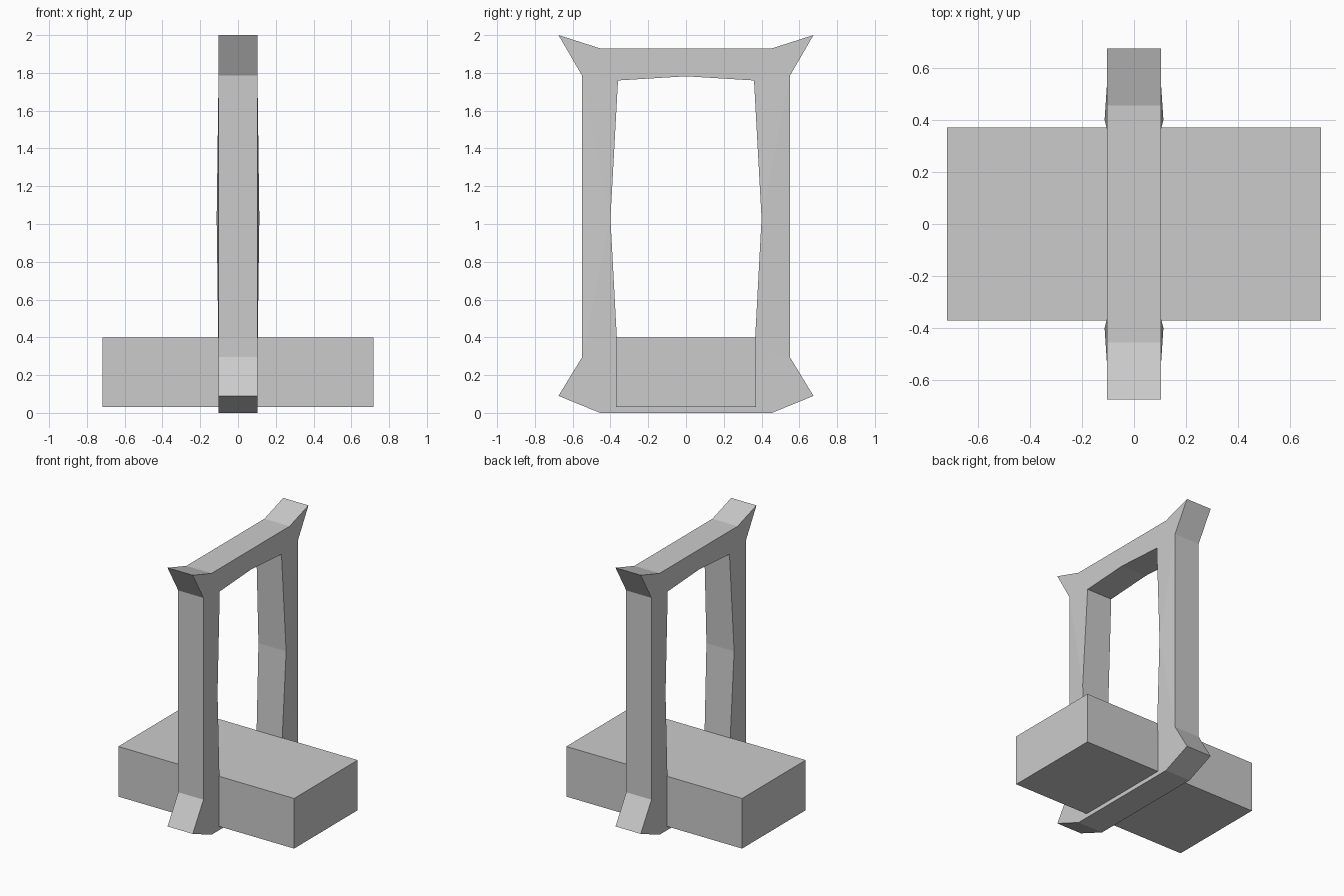
import bpy, bmesh

if "Cube" in bpy.data.objects:
    bpy.data.objects.remove(bpy.data.objects["Cube"])

HALF = 0.103      # half thickness of the frame
BULGE = 0.113     # half thickness at the middle of the inner leg edges


def to_object(bm, name):
    bmesh.ops.recalc_face_normals(bm, faces=bm.faces)
    mesh = bpy.data.meshes.new(name)
    bm.to_mesh(mesh)
    bm.free()
    obj = bpy.data.objects.new(name, mesh)
    bpy.context.collection.objects.link(obj)
    return obj


# Upright frame: flat profile in the y-z plane, extruded along x
bm = bmesh.new()


def pair(y, z):
    return {s: bm.verts.new((HALF, s * y, z)) for s in (1, -1)}


bot_edge, bot_tip, bot_neck = pair(0.455, 0), pair(0.675, 0.09), pair(0.55, 0.295)
top_edge, top_tip, top_neck = pair(0.455, 1.93), pair(0.675, 2.0), pair(0.55, 1.785)
in_bot, in_mid, in_top = pair(0.36, 0.28), pair(0.40, 1.03), pair(0.36, 1.76)
low = bm.verts.new((HALF, 0, 0.26))
high = bm.verts.new((HALF, 0, 1.782))

# Horizontal bars with flared corners
for centre, inner, neck, tip, edge in (
        (low, in_bot, bot_neck, bot_tip, bot_edge),
        (high, in_top, top_neck, top_tip, top_edge)):
    right = [p[1] for p in (inner, neck, tip, edge)]
    left = [p[-1] for p in (edge, tip, neck, inner)]
    bm.faces.new([centre] + right + left)

# Legs
for s in (1, -1):
    bm.faces.new((in_mid[s], in_top[s], top_neck[s]))
    bm.faces.new((in_mid[s], top_neck[s], bot_neck[s]))
    bm.faces.new((in_mid[s], bot_neck[s], in_bot[s]))

bmesh.ops.recalc_face_normals(bm, faces=bm.faces)
ext = bmesh.ops.extrude_face_region(bm, geom=bm.faces[:], use_keep_orig=True)
for v in ext["geom"]:
    if isinstance(v, bmesh.types.BMVert):
        v.co.x = -HALF

# Slight swelling at the middle of the inner leg edges
for v in bm.verts:
    if abs(v.co.z - 1.03) < 0.01:
        v.co.x = BULGE if v.co.x > 0 else -BULGE
to_object(bm, "upright_frame")

# Base block passing through the frame
bm = bmesh.new()
bmesh.ops.create_cube(bm, size=1)
bmesh.ops.scale(bm, vec=(1.436, 0.742, 0.37), verts=bm.verts)
bmesh.ops.translate(bm, vec=(0, 0, 0.215), verts=bm.verts)
to_object(bm, "base_block")
